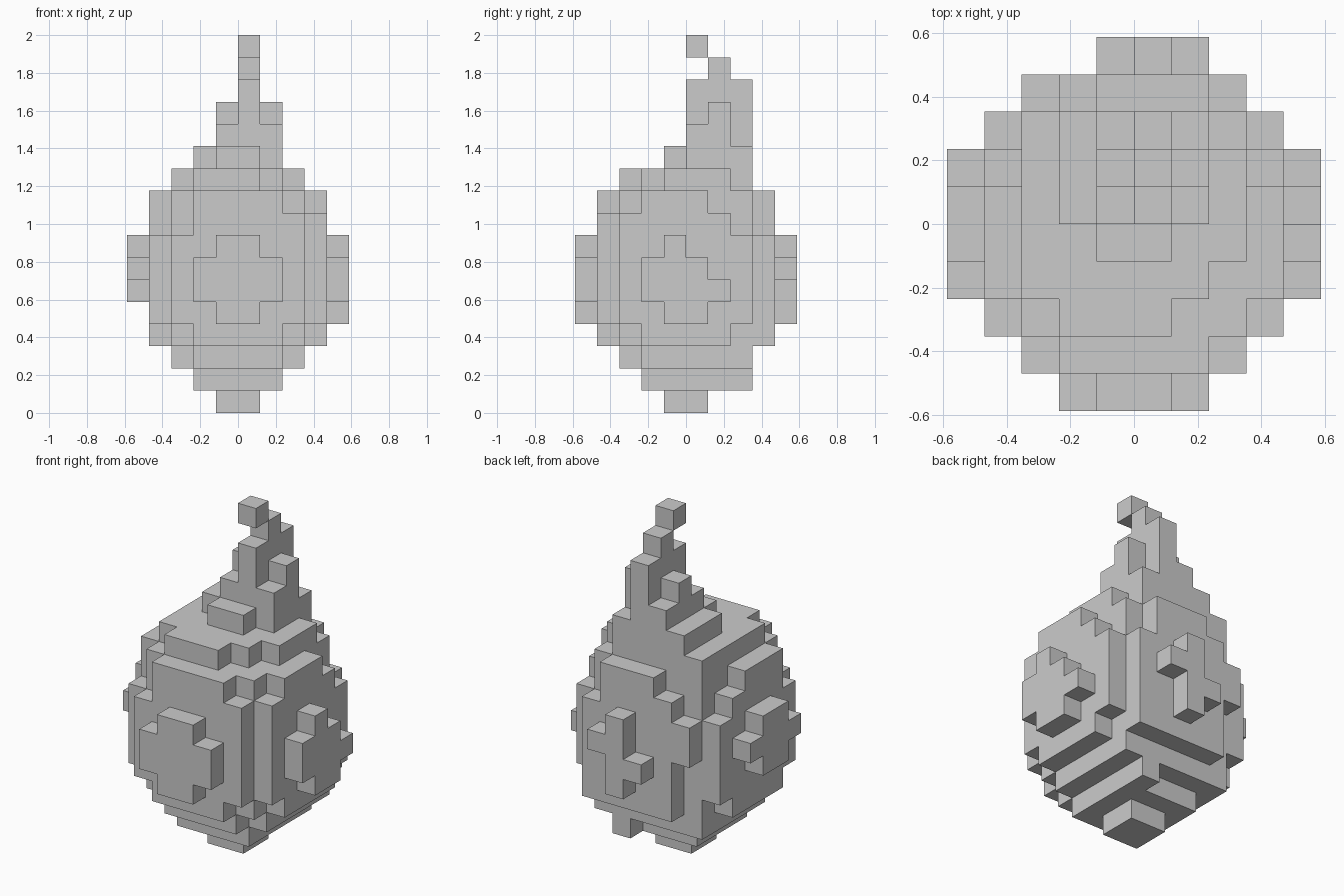
import bpy, bmesh

if "Cube" in bpy.data.objects:
    bpy.data.objects.remove(bpy.data.objects["Cube"])

S = 2 / 17          # edge of one cube
cells = set()


def box(x0, x1, y0, y1, z0, z1=None):
    """Fill a block of cubes, bounds in cube units (z1 defaults to one layer)."""
    z1 = z0 + 1 if z1 is None else z1
    cells.update((x, y, z) for x in range(x0, x1)
                 for y in range(y0, y1) for z in range(z0, z1))


# Rounded base
box(-1, 1, -1, 1, 0)
box(-2, 2, -2, 2, 1)
box(1, 2, 2, 3, 1)
box(-2, 2, -3, 3, 2)
box(-3, 3, -2, 3, 2)

# Main bulb core, then the front, back, right and left slabs
box(-3, 3, -3, 3, 3, 10)
box(-2, 2, -4, -3, 3, 10)
box(-3, 3, -4, -3, 4, 8)
box(2, 3, -4, -3, 8)
box(-2, 3, 3, 4, 3, 6)
box(-3, 3, 3, 4, 6, 8)
box(-2, 2, 3, 4, 8)
box(-1, 2, 3, 4, 9)
for x in (-4, 3):
    box(x, x + 1, -2, 2, 3)
    box(x, x + 1, -3, 3, 4, 8)
    box(x, x + 1, -2, 2, 8)
    box(x, x + 1, -2, 1, 9)
box(3, 4, -3, -2, 8)

# Outer bumps: front, right, left, back
box(-1, 1, -5, -4, 4, 8)
box(-2, 2, -5, -4, 5, 7)
for z, a, b in ((4, -1, 1), (5, -2, 2), (6, -2, 1), (7, -1, 0)):
    box(4, 5, a, b, z)
for z, a, b in ((5, -1, 1), (6, -2, 2), (7, -1, 1)):
    box(-5, -4, a, b, z)
for z, a, b in ((4, 0, 1), (5, -1, 1), (6, 0, 2), (7, 0, 1)):
    box(a, b, 4, 5, z)

# Shoulder
box(-2, 1, -3, -2, 10)
box(-3, 2, -2, 3, 10)
box(2, 3, -1, 2, 10)
box(-2, 2, 0, 3, 11)
box(-1, 1, -1, 0, 11)

# Pointed tip
box(-1, 1, 0, 3, 12)
box(1, 2, 0, 2, 12)
box(0, 1, 0, 3, 13, 15)
box(-1, 2, 1, 2, 13)
box(0, 1, 1, 2, 15)
box(0, 1, 0, 1, 16)


# Skin the cubes with outer faces only
bm = bmesh.new()
verts = {}


def vert(p):
    if p not in verts:
        verts[p] = bm.verts.new([c * S for c in p])
    return verts[p]


for c in sorted(cells):
    for axis in range(3):
        u, v = (axis + 1) % 3, (axis + 2) % 3
        for side in (0, 1):
            n = list(c)
            n[axis] += 2 * side - 1
            if tuple(n) in cells:
                continue
            ring = []
            for du, dv in ((0, 0), (1, 0), (1, 1), (0, 1)):
                p = list(c)
                p[axis] += side
                p[u] += du
                p[v] += dv
                ring.append(vert(tuple(p)))
            bm.faces.new(ring if side else ring[::-1])

mesh = bpy.data.meshes.new("block_droplet")
bm.to_mesh(mesh)
bm.free()
bpy.context.collection.objects.link(bpy.data.objects.new("block_droplet", mesh))
